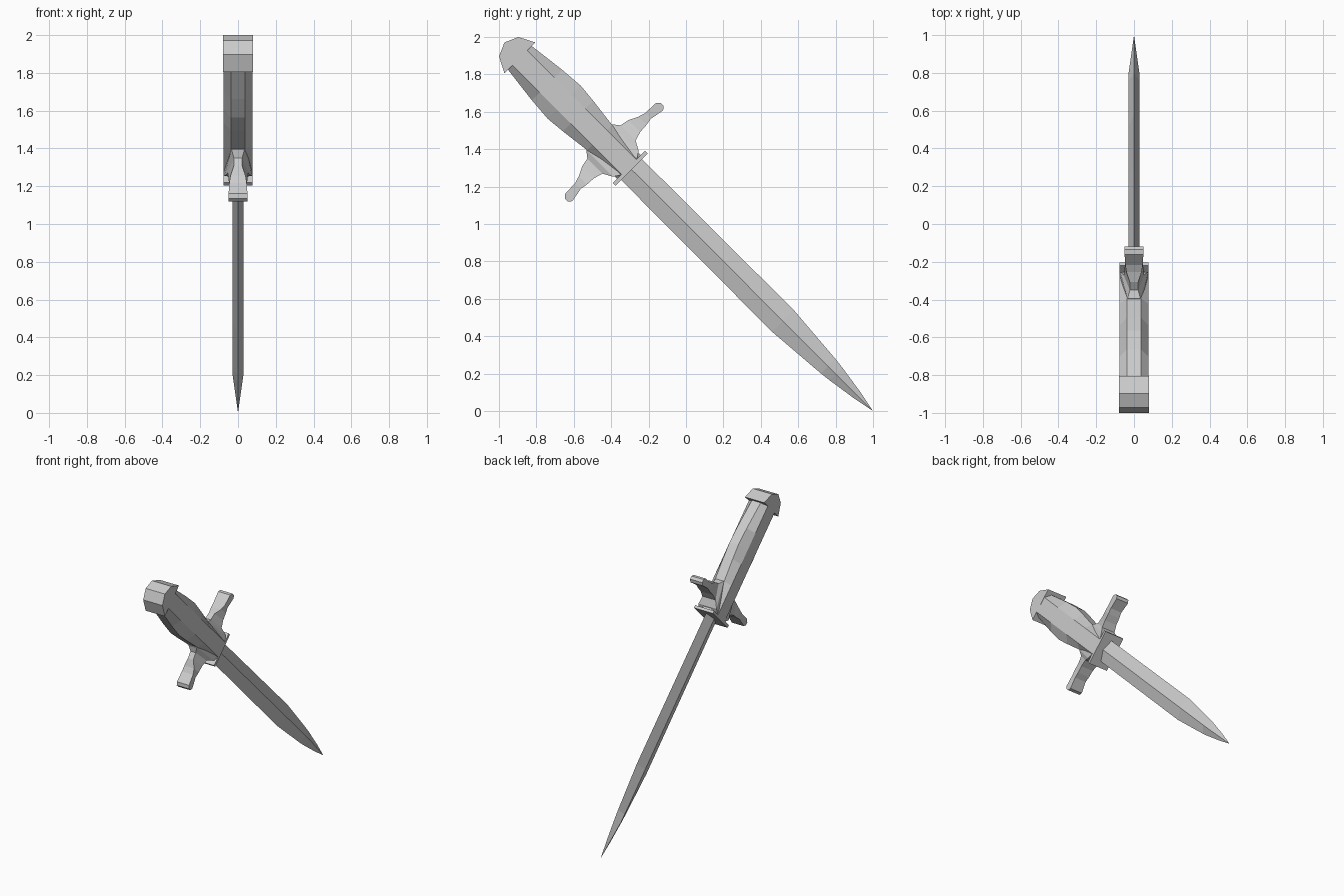
import bpy, bmesh, math
from mathutils import Vector

if "Cube" in bpy.data.objects:
    bpy.data.objects.remove(bpy.data.objects["Cube"])

R2 = math.sqrt(2)
steel = bpy.data.materials.new("grey_steel")
steel.diffuse_color = (0.6, 0.6, 0.6, 1)
steel.use_nodes = True
steel.node_tree.nodes["Principled BSDF"].inputs["Base Color"].default_value = steel.diffuse_color


def place(x, s, t):
    """x = thickness, s = distance from the tip along the dagger, t = across it."""
    return Vector((x, 1 - s / R2 + t / R2, (s + t) / R2))


def loft(name, rings):
    """Skin a list of equal-length rings of (x, s, t) points and cap both ends."""
    bm = bmesh.new()
    vs = [[bm.verts.new(place(*p)) for p in r] for r in rings]
    for a, b in zip(vs, vs[1:]):
        n = len(a)
        for i in range(n):
            bm.faces.new((a[i], a[(i + 1) % n], b[(i + 1) % n], b[i]))
    bm.faces.new(vs[0])
    bm.faces.new(vs[-1])
    bmesh.ops.remove_doubles(bm, verts=bm.verts, dist=0.0005)
    bmesh.ops.recalc_face_normals(bm, faces=bm.faces)
    me = bpy.data.meshes.new(name)
    bm.to_mesh(me)
    bm.free()
    me.materials.append(steel)
    ob = bpy.data.objects.new(name, me)
    bpy.context.collection.objects.link(ob)
    return ob


# Blade: diamond section with a central ridge
blade = [(0.004, 0.0004, 0.001), (0.12, 0.012, 0.024), (0.28, 0.028, 0.048),
         (0.34, 0.028, 0.055), (0.68, 0.028, 0.082), (1.065, 0.028, 0.081),
         (1.83, 0.028, 0.079)]
loft("blade", [[(w, s, 0), (0, s, h), (-w, s, 0), (0, s, -h)] for s, w, h in blade])

# Thin plate where the blade meets the guard
loft("guard_plate", [[(x, s, t) for x, t in
     ((0.078, 0.122), (-0.078, 0.122), (-0.078, -0.122), (0.078, -0.122))]
     for s in (1.826, 1.846)])


# Grip: flat sides, bevelled edges, swelling in the middle
def octagon(s, h):
    q = [(0.078, 0.056), (0.036, h)]
    half = q + [(-x, t) for x, t in reversed(q)]
    return [(x, s, t) for x, t in half + [(-x, -t) for x, t in half]]


grip = [(1.84, 0.09), (2.068, 0.095), (2.23, 0.115), (2.335, 0.125),
        (2.465, 0.115), (2.7, 0.086)]
loft("grip", [octagon(s, h) for s, h in grip])

# Pommel cap: extruded side profile with overhanging lips
cap = [(2.67, 0.048), (2.67, 0.117), (2.755, 0.073), (2.787, 0.0)]
cap += [(s, -t) for s, t in reversed(cap[:-1])]
loft("pommel_cap", [[(x, s, t) for s, t in cap] for x in (-0.079, 0.079)])

# Cross guard arms: t, blade side s, grip side s, blade side width, grip side width
arm = [(0.06, 1.845, 2.075, 0.078, 0.04), (0.098, 1.87, 2.07, 0.074, 0.034),
       (0.125, 1.92, 2.035, 0.054, 0.022), (0.175, 1.935, 2.025, 0.05, 0.022),
       (0.225, 1.938, 2.0, 0.048, 0.04), (0.265, 1.945, 1.988, 0.046, 0.046),
       (0.343, 1.93, 1.985, 0.05, 0.05), (0.362, 1.945, 1.968, 0.05, 0.05)]
for name, m in (("upper_guard_arm", 1), ("lower_guard_arm", -1)):
    loft(name, [[(a, s0, m * t), (-a, s0, m * t), (-b, s1, m * t), (b, s1, m * t)]
                for t, s0, s1, a, b in arm])
